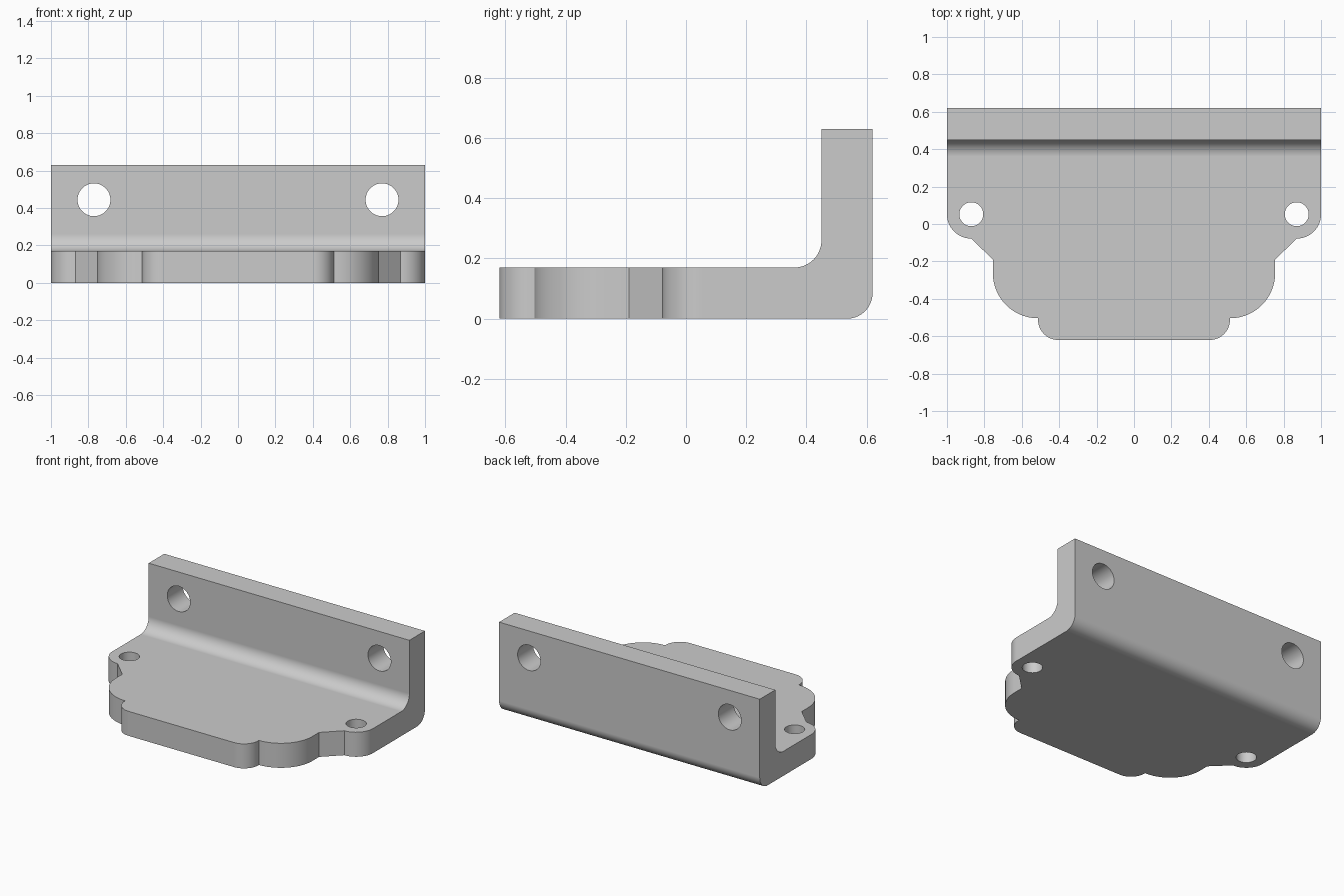
import bpy, bmesh
from math import cos, sin, radians
from mathutils import Vector

if "Cube" in bpy.data.objects:
    bpy.data.objects.remove(bpy.data.objects["Cube"])

# Key sizes
THICK = 0.17
BACK = 0.62
TOP = 0.63
WALL = 0.45

grey = bpy.data.materials.new("plain grey")
grey.use_nodes = True
grey.diffuse_color = (0.6, 0.6, 0.6, 1)
grey.node_tree.nodes["Principled BSDF"].inputs["Base Color"].default_value = (0.6, 0.6, 0.6, 1)


def arc(cx, cy, r, start, end, steps=14):
    """Points of a circular arc, angles in degrees."""
    angles = [radians(start + (end - start) * i / steps) for i in range(steps + 1)]
    return [(cx + r * cos(a), cy + r * sin(a)) for a in angles]


def prism(name, points, place, direction):
    """Extrude a closed 2D outline, mapped into space by place()."""
    bm = bmesh.new()
    face = bm.faces.new([bm.verts.new(place(u, v)) for u, v in points])
    grown = bmesh.ops.extrude_face_region(bm, geom=[face])["geom"]
    verts = [g for g in grown if isinstance(g, bmesh.types.BMVert)]
    bmesh.ops.translate(bm, verts=verts, vec=Vector(direction))
    bmesh.ops.recalc_face_normals(bm, faces=bm.faces)
    mesh = bpy.data.meshes.new(name)
    bm.to_mesh(mesh)
    bm.free()
    mesh.materials.append(grey)
    obj = bpy.data.objects.new(name, mesh)
    bpy.context.collection.objects.link(obj)
    return obj


def cut(target, tool, operation):
    """Apply a boolean and discard its tool."""
    tool.hide_render = True
    mod = target.modifiers.new("cut", 'BOOLEAN')
    mod.operation = operation
    mod.solver = 'EXACT'
    mod.object = tool
    bpy.context.view_layer.objects.active = target
    bpy.ops.object.modifier_apply(modifier=mod.name)
    bpy.data.objects.remove(tool)


# Angle section in side view: rounded heel and filleted inner corner
section = [(-0.8, 0)]
section += arc(BACK - 0.085, 0.085, 0.085, -90, 0)
section += [(BACK, TOP), (WALL, TOP)]
section += arc(WALL - 0.09, THICK + 0.09, 0.09, 0, -90)
section += [(-0.8, THICK)]
bracket = prism("bracket", section, lambda y, z: (-1.1, y, z), (2.2, 0, 0))

# Stepped plate outline: ear, shoulder and nose, mirrored to the other side
half = [(1, 0.8)]
half += arc(0.87, 0.052, 0.13, 0, -90)
half += [(0.755, -0.19)]
half += arc(0.513, -0.262, 0.242, 0, -90)
half += arc(0.405, -0.512, 0.108, 0, -90)
outline = half + [(-x, y) for x, y in reversed(half)]
trim = prism("outline_trim", outline, lambda x, y: (x, y, -0.2), (0, 0, 1.2))
cut(bracket, trim, 'INTERSECT')

# Screw holes through the ears and the upright wall
for side in (-1, 1):
    ear = arc(side * 0.87, 0.052, 0.064, 0, 350, 35)
    cut(bracket, prism("ear_hole", ear, lambda x, y: (x, y, -0.1), (0, 0, 0.5)), 'DIFFERENCE')
    wall = arc(side * 0.77, 0.444, 0.088, 0, 350, 35)
    cut(bracket, prism("wall_hole", wall, lambda x, z: (x, 0.3, z), (0, 0.5, 0)), 'DIFFERENCE')

# Smooth the rounds while keeping flats and edges crisp
bpy.ops.object.select_all(action='DESELECT')
bracket.select_set(True)
bpy.context.view_layer.objects.active = bracket
bpy.ops.object.shade_smooth_by_angle(angle=radians(30))
flats = bracket.modifiers.new("flat normals", 'WEIGHTED_NORMAL')
flats.keep_sharp = True
